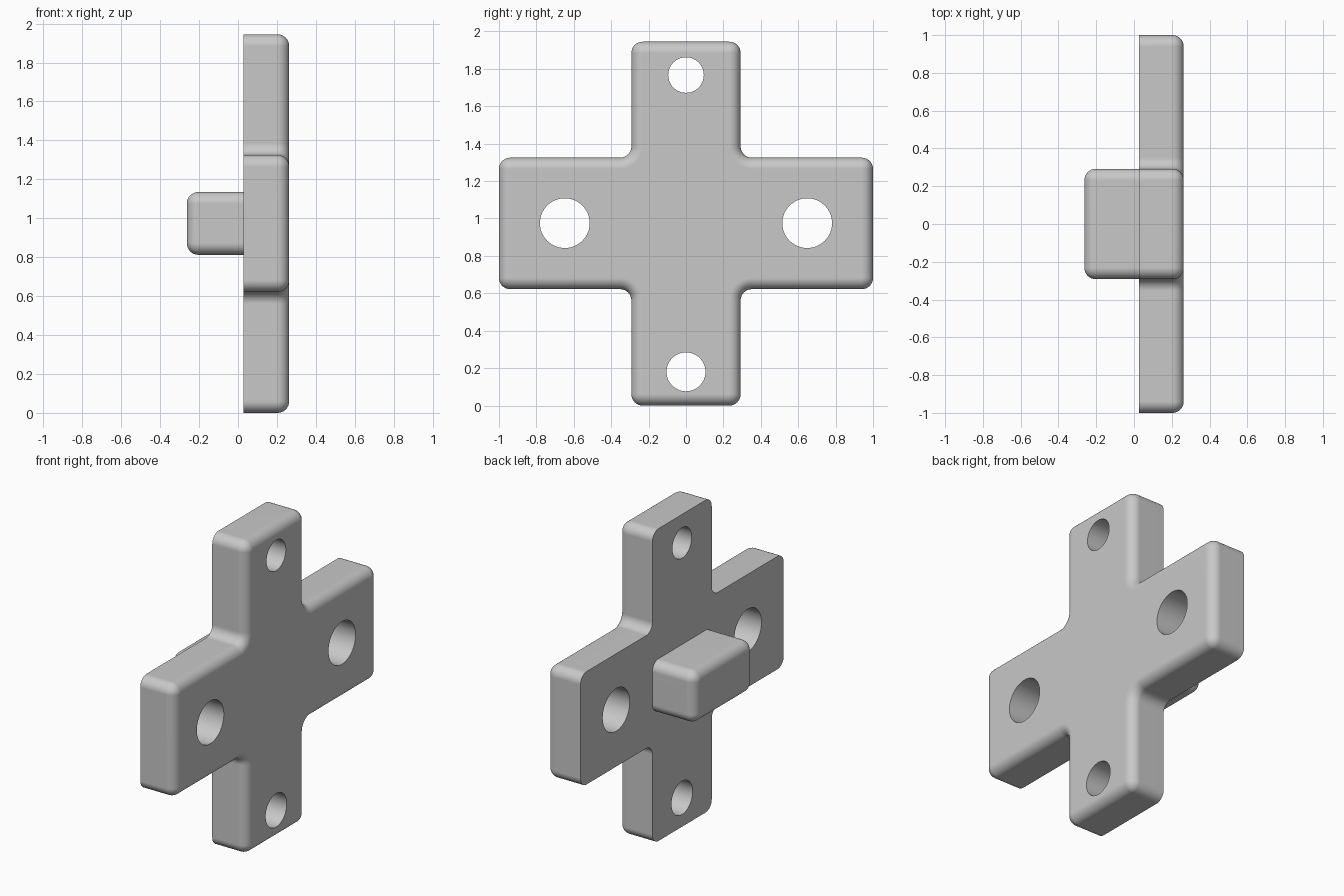
import bpy
import bmesh
from math import cos, sin, pi
from mathutils import Vector

cube = bpy.data.objects.get("Cube")
if cube:
    bpy.data.objects.remove(cube, do_unlink=True)

RADIUS = 0.06
STEPS = 8

grey = bpy.data.materials.new("plain grey")
grey.use_nodes = True
colour = (0.58, 0.58, 0.58, 1)
grey.diffuse_color = colour
grey.node_tree.nodes["Principled BSDF"].inputs["Base Color"].default_value = colour


def rounded_outline(corners, inset):
    """Outline (y, z), counter-clockwise, with filleted corners and moved inwards by inset."""
    points = []
    for i, corner in enumerate(corners):
        here = Vector(corner)
        a = (here - Vector(corners[i - 1])).normalized()
        b = (Vector(corners[(i + 1) % len(corners)]) - here).normalized()
        side = 1 if a.cross(b) > 0 else -1
        centre = here + (b - a) * RADIUS
        r = RADIUS - side * inset
        for k in range(STEPS + 1):
            t = k / STEPS * pi / 2
            points.append(centre + (a * sin(t) - b * cos(t)) * r)
    return points


def rounded_slab(name, corners, x_base, x_face):
    """Slab along x, square at the base and rounded over at the face."""
    way = 1 if x_face > x_base else -1
    layers = [(x_base, 0)]
    for k in range(STEPS + 1):
        t = k / STEPS * pi / 2
        layers.append((x_face - way * RADIUS * (1 - sin(t)), RADIUS * (1 - cos(t))))
    bm = bmesh.new()
    rings = [[bm.verts.new((x, p.x, p.y)) for p in rounded_outline(corners, inset)]
             for x, inset in layers]
    for low, high in zip(rings, rings[1:]):
        for i in range(len(low)):
            bm.faces.new((low[i - 1], low[i], high[i], high[i - 1]))
    bm.faces.new(rings[0])
    bm.faces.new(rings[-1])
    bmesh.ops.remove_doubles(bm, verts=bm.verts, dist=0.0005)
    bmesh.ops.recalc_face_normals(bm, faces=bm.faces)
    mesh = bpy.data.meshes.new(name)
    bm.to_mesh(mesh)
    bm.free()
    mesh.materials.append(grey)
    obj = bpy.data.objects.new(name, mesh)
    bpy.context.collection.objects.link(obj)
    return obj


def activate(obj):
    bpy.ops.object.select_all(action='DESELECT')
    obj.select_set(True)
    bpy.context.view_layer.objects.active = obj


def drill(obj, y, z, radius):
    """Cut a round hole through the object along x."""
    bpy.ops.mesh.primitive_cylinder_add(vertices=64, radius=radius, depth=1,
                                        location=(0.15, y, z), rotation=(0, pi / 2, 0))
    cutter = bpy.context.object
    cutter.hide_render = True
    cutter.data.materials.append(grey)
    activate(obj)
    cut = obj.modifiers.new("hole", 'BOOLEAN')
    cut.operation = 'DIFFERENCE'
    cut.solver = 'EXACT'
    cut.object = cutter
    bpy.ops.object.modifier_apply(modifier=cut.name)
    bpy.data.objects.remove(cutter, do_unlink=True)


def smooth(obj):
    activate(obj)
    bpy.ops.object.shade_smooth_by_angle(angle=pi / 6)
    obj.modifiers.new("flat faces", 'WEIGHTED_NORMAL').keep_sharp = True


# Cross-shaped plate
W, LOW, HIGH, TOP = 0.292, 0.622, 1.325, 1.945
cross = [(-W, 0), (W, 0), (W, LOW), (1, LOW), (1, HIGH), (W, HIGH),
         (W, TOP), (-W, TOP), (-W, HIGH), (-1, HIGH), (-1, LOW), (-W, LOW)]
plate = rounded_slab("cross_plate", cross, 0.027, 0.263)

# Holes in the four arms
for y, z, radius in ((-0.648, 0.975, 0.133), (0.648, 0.975, 0.133),
                     (0, 1.767, 0.095), (0, 0.18, 0.104)):
    drill(plate, y, z, radius)
smooth(plate)

# Block standing on the back of the plate
block = rounded_slab("back_block", [(-W, 0.812), (W, 0.812), (W, 1.135), (-W, 1.135)],
                     0.03, -0.263)
smooth(block)
